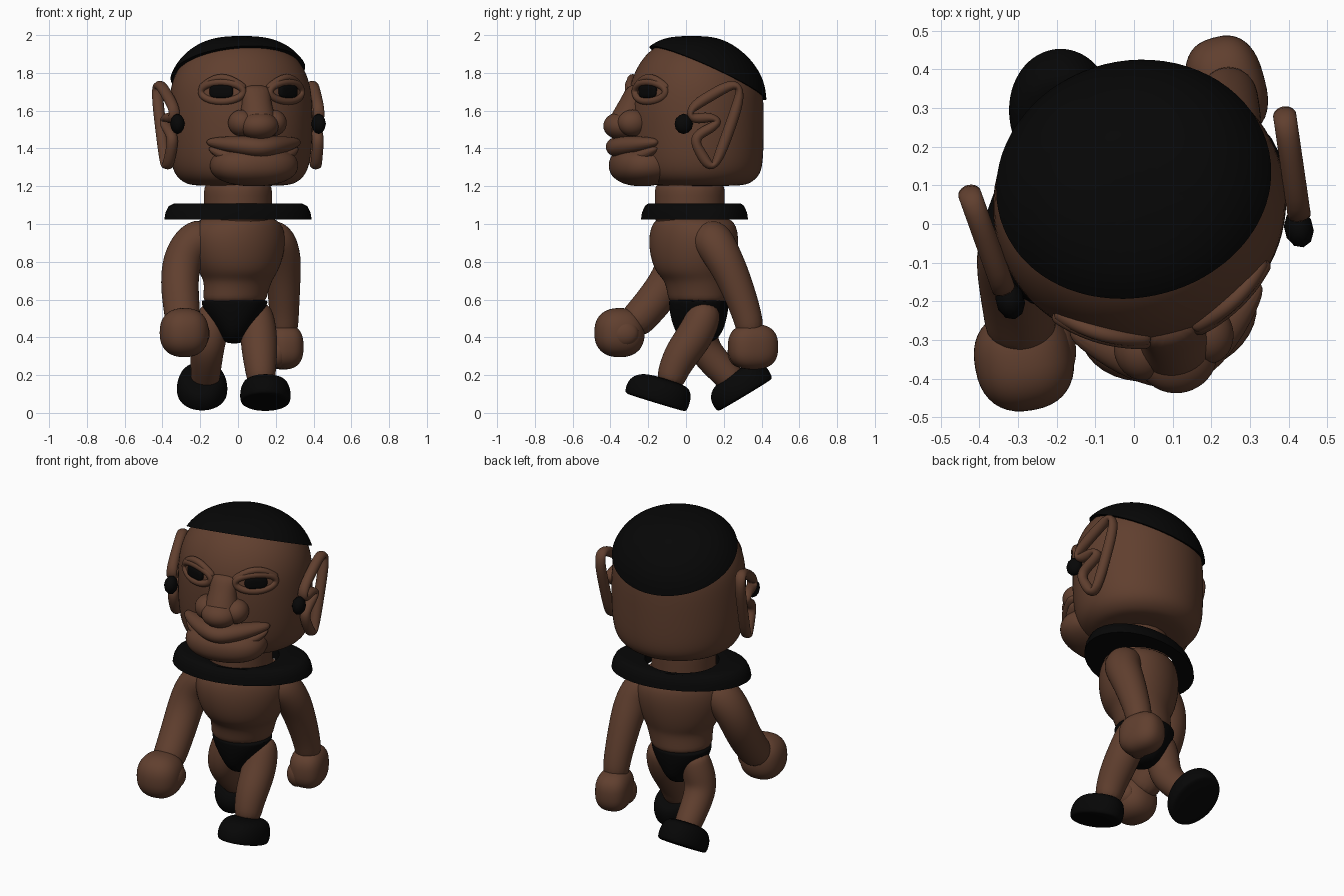
import bpy
import bmesh
from math import sin, cos, pi, radians, copysign
from mathutils import Vector

cube = bpy.data.objects.get("Cube")
if cube:
    bpy.data.objects.remove(cube, do_unlink=True)


def material(name, color):
    m = bpy.data.materials.new(name)
    m.use_nodes = True
    m.diffuse_color = (*color, 1)
    m.node_tree.nodes["Principled BSDF"].inputs["Base Color"].default_value = (*color, 1)
    return m


SKIN = material("brown_skin", (0.118, 0.05, 0.028))
BLACK = material("black", (0.002, 0.002, 0.002))
TURN = radians(14)  # the head looks a little to its left


def finish(name, bm, mat, on_head=False, sub=0, smooth=50):
    """Turn a bmesh into a shaded object, placed on the turned head if asked."""
    bmesh.ops.recalc_face_normals(bm, faces=bm.faces)
    mesh = bpy.data.meshes.new(name)
    bm.to_mesh(mesh)
    bm.free()
    mesh.materials.append(mat)
    obj = bpy.data.objects.new(name, mesh)
    bpy.context.collection.objects.link(obj)
    for other in bpy.context.selected_objects:
        other.select_set(False)
    obj.select_set(True)
    bpy.context.view_layer.objects.active = obj
    if sub:
        obj.modifiers.new("smooth", 'SUBSURF').levels = sub
        bpy.ops.object.modifier_apply(modifier="smooth")
    bpy.ops.object.shade_smooth_by_angle(angle=radians(smooth))
    if on_head:
        obj.location = (0.012, 0.06, 0)
        obj.rotation_euler.z = TURN
    return obj


def sweep(name, rows, mat, ref=None, closed=False, sides=16, sub=2, on_head=False, twist=0):
    """Skin rings (x, y, z, radius a, radius b); level, twisted rings unless ref is given."""
    bm = bmesh.new()
    grow = 1 / (2 / 3 + cos(2 * pi / sides) / 3) if sub else 1
    pts = [Vector(r[:3]) for r in rows]
    n = len(rows)
    rings = []
    for i, row in enumerate(rows):
        u = Vector((cos(twist), sin(twist), 0))
        v = Vector((-sin(twist), cos(twist), 0))
        if ref:
            nxt = pts[(i + 1) % n] if closed else pts[min(i + 1, n - 1)]
            prv = pts[i - 1] if closed else pts[max(i - 1, 0)]
            t = (nxt - prv).normalized()
            v = t.cross(Vector(ref)).normalized()
            u = v.cross(t).normalized()
        angles = [2 * pi * k / sides for k in range(sides)]
        rings.append([bm.verts.new(pts[i] + (u * row[3] * cos(a) + v * row[-1] * sin(a)) * grow)
                      for a in angles])
    for i in range(n if closed else n - 1):
        a, b = rings[i], rings[(i + 1) % n]
        for k in range(sides):
            j = (k + 1) % sides
            bm.faces.new((a[k], a[j], b[j], b[k]))
    if not closed:
        bm.faces.new(rings[0])
        bm.faces.new(rings[-1])
    return finish(name, bm, mat, on_head, sub)


def ball(name, center, size, mat, power=1.0, turn=0, on_head=False, detail=4):
    """Ellipsoid; a power below one makes it boxier."""
    bm = bmesh.new()
    bmesh.ops.create_icosphere(bm, subdivisions=detail, radius=1)
    for v in bm.verts:
        v.co = [copysign(abs(c) ** power, c) * s for c, s in zip(v.co, size)]
        x, y = v.co.x, v.co.y
        v.co.x, v.co.y = x * cos(turn) - y * sin(turn), x * sin(turn) + y * cos(turn)
        v.co += Vector(center)
    return finish(name, bm, mat, on_head)


def mirrored(half):
    return half + [(-r[0], *r[1:]) for r in reversed(half[:-1])]


# Head
head = sweep("head", [
    (0, 0.01, 1.2, 0.24, 0.22), (0, 0, 1.215, 0.295, 0.28), (0, 0, 1.26, 0.35, 0.335),
    (0, -0.005, 1.35, 0.375, 0.353), (0, -0.01, 1.5, 0.382, 0.36), (0, -0.01, 1.65, 0.38, 0.36),
    (0, -0.008, 1.75, 0.367, 0.344), (0, -0.015, 1.84, 0.328, 0.298), (0, -0.025, 1.91, 0.262, 0.235),
    (0, -0.03, 1.955, 0.18, 0.165), (0, -0.03, 1.975, 0.08, 0.08)],
    SKIN, sides=20, on_head=True)

# Hair cap: a swollen copy of the skull cut by a tilted plane
bm = bmesh.new()
bm.from_mesh(head.data)
for v in bm.verts:
    v.co = (v.co.x * 1.05, v.co.y * 1.05, 1.55 + (v.co.z - 1.55) * 1.05)
cut = bmesh.ops.bisect_plane(bm, geom=bm.verts[:] + bm.edges[:] + bm.faces[:],
                             plane_co=(0, -0.22, 1.93), plane_no=(0, 0.47, 1), clear_inner=True)
bmesh.ops.edgeloop_fill(bm, edges=[e for e in cut["geom_cut"] if isinstance(e, bmesh.types.BMEdge)])
finish("hair", bm, BLACK, on_head=True)

# Nose
sweep("nose_bridge", [
    (0, -0.335, 1.74, 0.08, 0.04), (0, -0.35, 1.67, 0.075, 0.06), (0, -0.37, 1.6, 0.085, 0.085),
    (0, -0.385, 1.53, 0.11, 0.105), (0, -0.385, 1.47, 0.09, 0.09)], SKIN, on_head=True)
ball("nose_tip", (0, -0.41, 1.52), (0.105, 0.1, 0.075), SKIN, on_head=True)

# Mouth and chin
sweep("upper_lip", mirrored([
    (0.258, -0.275, 1.435, 0.02, 0.025), (0.15, -0.36, 1.422, 0.043, 0.055),
    (0.06, -0.425, 1.412, 0.052, 0.06), (0, -0.44, 1.402, 0.05, 0.062)]),
    SKIN, ref=(0, 0, 1), on_head=True)
sweep("lower_lip", mirrored([
    (0.245, -0.275, 1.405, 0.016, 0.025), (0.14, -0.36, 1.345, 0.042, 0.055),
    (0, -0.42, 1.325, 0.045, 0.06)]), SKIN, ref=(0, 0, 1), on_head=True)
ball("chin", (0, -0.3, 1.31), (0.235, 0.17, 0.11), SKIN, 0.9, on_head=True)

for side, s in (("left", 1), ("right", -1)):
    # Nostrils
    ball(side + "_nostril", (s * 0.087, -0.375, 1.535), (0.07, 0.08, 0.07), SKIN, on_head=True)

    # Eyes: lids and brow wrap around the skull
    def on_face(offset, z, r, radius=0.364):
        a = s * radians(30) + offset
        return (radius * sin(a), -radius * cos(a), z, r, r)
    lid = [on_face(0.33 * cos(a), 1.7 + 0.052 * sin(a), 0.02)
           for a in [2 * pi * k / 16 for k in range(16)]]
    sweep(side + "_eyelid", lid, SKIN, ref=(0, 1, 0), closed=True, sides=10, on_head=True)
    brow = [on_face(k * 0.09, 1.7 + 0.075 * cos(k * 0.35), 0.02, 0.357) for k in range(-4, 5)]
    sweep(side + "_brow", brow, SKIN, ref=(0, 1, 0), sides=10, on_head=True)
    ball(side + "_eye", on_face(0, 1.702, 0)[:3], (0.064, 0.018, 0.035), BLACK, 0.6,
         s * radians(30), on_head=True)

    # Ears: one notched loop, with a plug in front
    loop = [(-0.145, 1.61), (-0.02, 1.685), (0.105, 1.755), (0.14, 1.7), (0.07, 1.5), (0, 1.31),
            (-0.035, 1.3), (-0.085, 1.38), (-0.125, 1.46), (-0.03, 1.505), (0.02, 1.545),
            (-0.03, 1.57), (-0.14, 1.55)]
    sweep(side + "_ear", [(s * (0.408 + 0.1 * y), y, z, 0.03) for y, z in loop],
          SKIN, ref=(1, 0, 0), closed=True, sides=12, on_head=True)
    ball(side + "_ear_plug", (s * 0.385, -0.17, 1.53), (0.038, 0.05, 0.054), BLACK,
         on_head=True, detail=2)

# Neck and collar
sweep("neck", [(0, 0.02, z, 0.18, 0.185) for z in (0.98, 1.05, 1.15, 1.25)], SKIN)
sweep("collar", [
    (0, 0.045, 1.025, 0.402, 0.267), (0, 0.045, 1.06, 0.396, 0.262),
    (0, 0.045, 1.095, 0.378, 0.247), (0, 0.045, 1.108, 0.35, 0.232),
    (0, 0.04, 1.1, 0.21, 0.195), (0, 0.04, 1.025, 0.21, 0.195)],
    BLACK, closed=True, sides=32, sub=0, twist=radians(19))

# Torso and briefs
sweep("torso", [
    (-0.02, 0.07, 0.57, 0.168, 0.148), (-0.015, 0.065, 0.62, 0.175, 0.155),
    (0, 0.06, 0.7, 0.185, 0.162), (0, 0.045, 0.735, 0.21, 0.19), (0, 0.04, 0.8, 0.242, 0.212),
    (0, 0.04, 0.9, 0.265, 0.225), (0, 0.042, 0.99, 0.255, 0.215), (0, 0.04, 1.05, 0.18, 0.18)],
    SKIN, twist=radians(35))
sweep("briefs", [
    (-0.018, 0.068, 0.6, 0.174, 0.156), (-0.018, 0.068, 0.59, 0.176, 0.158),
    (-0.02, 0.068, 0.54, 0.162, 0.155), (-0.02, 0.068, 0.47, 0.115, 0.14),
    (-0.02, 0.07, 0.41, 0.075, 0.115), (-0.02, 0.07, 0.365, 0.05, 0.06)], BLACK)

# Arms: the left swings back, the right swings forward
sweep("left_arm", [
    (0.12, 0.1, 0.94, 0.1), (0.21, 0.145, 0.915, 0.11), (0.235, 0.19, 0.835, 0.1),
    (0.24, 0.24, 0.74, 0.092), (0.243, 0.288, 0.62, 0.084), (0.245, 0.33, 0.5, 0.076),
    (0.245, 0.345, 0.4, 0.07)], SKIN, ref=(0, 1, 0))
sweep("right_arm", [
    (-0.13, -0.01, 0.94, 0.1), (-0.235, -0.02, 0.915, 0.112), (-0.295, -0.04, 0.82, 0.105),
    (-0.31, -0.085, 0.71, 0.1), (-0.305, -0.15, 0.615, 0.098), (-0.295, -0.23, 0.52, 0.094),
    (-0.29, -0.3, 0.45, 0.09)], SKIN, ref=(0, 1, 0))
ball("left_hand", (0.24, 0.355, 0.35), (0.1, 0.132, 0.12), SKIN, 0.78, radians(15))
ball("left_thumb", (0.21, 0.29, 0.32), (0.06, 0.07, 0.08), SKIN)
ball("right_hand", (-0.285, -0.352, 0.425), (0.128, 0.132, 0.13), SKIN, 0.85, radians(10))
ball("right_thumb", (-0.2, -0.33, 0.42), (0.05, 0.08, 0.07), SKIN)

# Legs: the left steps forward, the right trails
sweep("left_leg", [
    (0.08, 0.1, 0.57, 0.07), (0.098, 0.1, 0.52, 0.092), (0.11, 0.05, 0.41, 0.098),
    (0.115, -0.025, 0.31, 0.093), (0.12, -0.07, 0.22, 0.08), (0.125, -0.09, 0.14, 0.07)],
    SKIN, ref=(1, 0, 0))
sweep("right_leg", [
    (-0.12, 0.09, 0.57, 0.07), (-0.125, 0.09, 0.52, 0.087), (-0.148, 0.08, 0.43, 0.094),
    (-0.162, 0.085, 0.35, 0.09), (-0.168, 0.15, 0.27, 0.083), (-0.172, 0.22, 0.2, 0.078),
    (-0.175, 0.27, 0.14, 0.07)], SKIN, ref=(1, 0, 0))

# Shoes, pitched with the stride
for name, spot, pitch in (("left_shoe", (0.145, -0.162, 0.053), -17),
                          ("right_shoe", (-0.19, 0.315, 0.092), 31)):
    shoe = sweep(name, [
        (0, 0, 0, 0.115, 0.155), (0, 0, 0.006, 0.133, 0.172), (0, 0, 0.06, 0.135, 0.175),
        (0, 0.005, 0.105, 0.122, 0.16), (0, 0.02, 0.14, 0.095, 0.11)], BLACK)
    shoe.location = spot
    shoe.rotation_euler.x = radians(pitch)
